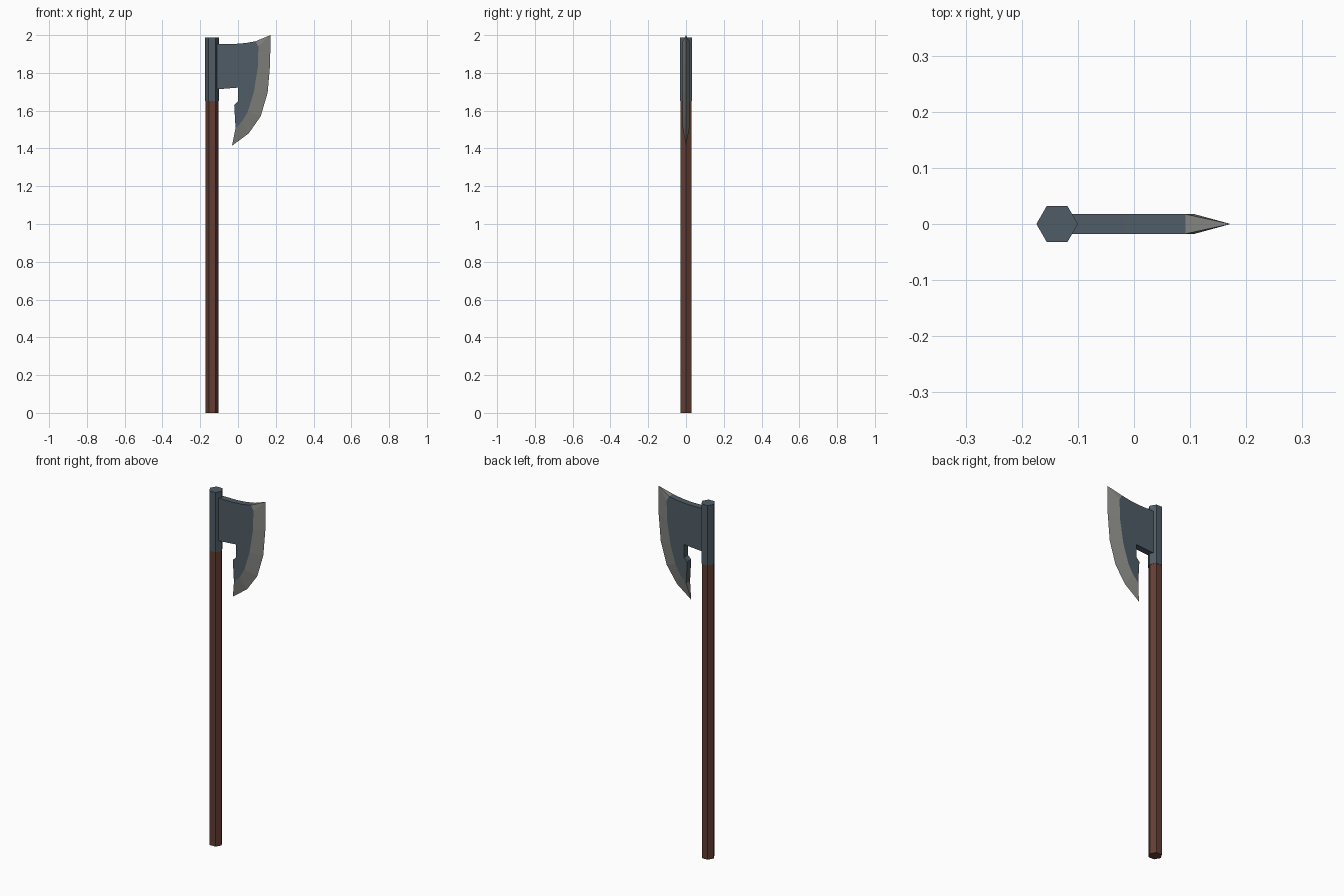
import bpy, bmesh, math

if "Cube" in bpy.data.objects:
    bpy.data.objects.remove(bpy.data.objects["Cube"])

def material(name, rgb):
    m = bpy.data.materials.new(name)
    m.diffuse_color = (*rgb, 1)
    m.use_nodes = True
    m.node_tree.nodes["Principled BSDF"].inputs["Base Color"].default_value = m.diffuse_color
    return m

wood = material("red_brown_wood", (0.125, 0.048, 0.033))
iron = material("dark_iron", (0.080, 0.107, 0.133))
steel = material("ground_steel", (0.235, 0.235, 0.220))

AXIS_X = -0.137   # centre line of the shaft
HALF = 0.0175     # half thickness of the blade

def hex_rod(name, radius, z0, z1, mat):
    bpy.ops.mesh.primitive_cylinder_add(vertices=6, radius=radius, depth=z1 - z0,
                                        location=(AXIS_X, 0, (z0 + z1) / 2),
                                        rotation=(0, 0, math.radians(30)))
    ob = bpy.context.object
    # keep a corner pointing along x
    if abs(max(v.co.x for v in ob.data.vertices) - radius) < 1e-4:
        ob.rotation_euler.z = 0
    ob.name = name
    ob.data.materials.append(mat)
    return ob

# shaft and the iron socket at its top
hex_rod("handle", 0.035, 0.0, 1.70, wood)
hex_rod("socket", 0.037, 1.652, 1.987, iron)

# blade: thick plate outline, and the line where the grind starts and the sharp edge
back = [(-0.013, 1.507), (-0.02, 1.63), (0.0, 1.65), (0.0, 1.722), (-0.10, 1.714),
        (-0.13, 1.714), (-0.13, 1.953), (-0.10, 1.953), (-0.02, 1.953), (0.04, 1.958)]
grind = [(0.092, 1.967), (0.108, 1.94), (0.105, 1.83), (0.084, 1.70),
         (0.052, 1.595), (0.023, 1.545), (-0.013, 1.507)]
edge = [(0.172, 2.0), (0.172, 2.0), (0.170, 1.845), (0.157, 1.695),
        (0.120, 1.57), (0.057, 1.48), (-0.032, 1.414)]

bm = bmesh.new()

def loop(points, y):
    return [bm.verts.new((x, y, z)) for x, z in points]

outline = back + grind[:-1]
front, rear = loop(outline, -HALF), loop(outline, HALF)
bm.faces.new(front)
bm.faces.new(rear)
n = len(outline)
for i in range(len(back)):          # rim, except where the grind joins
    j = (i + 1) % n
    bm.faces.new((front[i], front[j], rear[j], rear[i]))

# ground cutting edge, both sides
sides = [loop(grind, -HALF), loop(grind, HALF)]
sharp = loop(edge, 0)
for side in sides:
    for i in range(len(grind) - 1):
        bm.faces.new((side[i], side[i + 1], sharp[i + 1], sharp[i])).material_index = 1
for i in (0, -1):                   # end caps of the wedge
    bm.faces.new((sides[0][i], sides[1][i], sharp[i])).material_index = 1

bmesh.ops.remove_doubles(bm, verts=bm.verts[:], dist=1e-5)
bmesh.ops.recalc_face_normals(bm, faces=bm.faces[:])
mesh = bpy.data.meshes.new("axe_blade")
bm.to_mesh(mesh)
bm.free()
mesh.materials.append(iron)
mesh.materials.append(steel)
bpy.context.collection.objects.link(bpy.data.objects.new("axe_blade", mesh))
